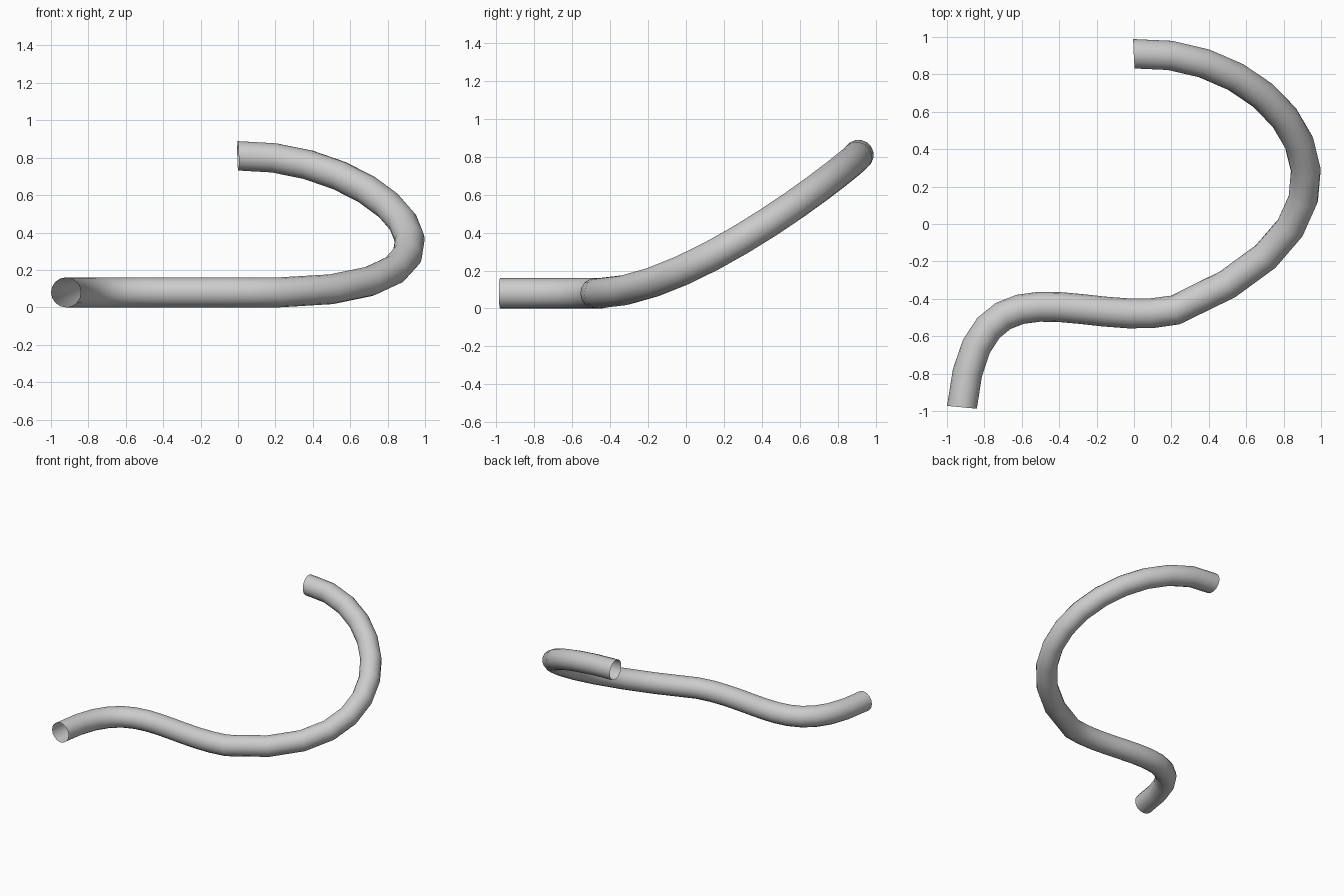
import bpy

if "Cube" in bpy.data.objects:
    bpy.data.objects.remove(bpy.data.objects["Cube"])

R = 0.08  # tube radius

# path: (point, left handle, right handle)
path = [
    ((-0.92, -0.98, R), (-1.0, -1.8, R), (-0.84, -0.13, R)),
    ((0.22, -0.46, R), (-0.28, -0.57, R), (1.50, 0.06, 0.09)),
    ((0.0, 0.91, 0.81), (0.78, 0.95, 0.825), (-0.78, 0.87, 0.795)),
]

# open-ended round tube swept along the path
curve = bpy.data.curves.new("bent_tube", "CURVE")
curve.dimensions = "3D"
curve.resolution_u = 12
curve.bevel_depth = R
curve.bevel_resolution = 6
curve.use_fill_caps = False
spline = curve.splines.new("BEZIER")
spline.bezier_points.add(len(path) - 1)
for bp, (co, left, right) in zip(spline.bezier_points, path):
    bp.handle_left_type = bp.handle_right_type = "FREE"
    bp.co, bp.handle_left, bp.handle_right = co, left, right
spline.use_smooth = True

tube = bpy.data.objects.new("bent_tube", curve)
bpy.context.collection.objects.link(tube)
